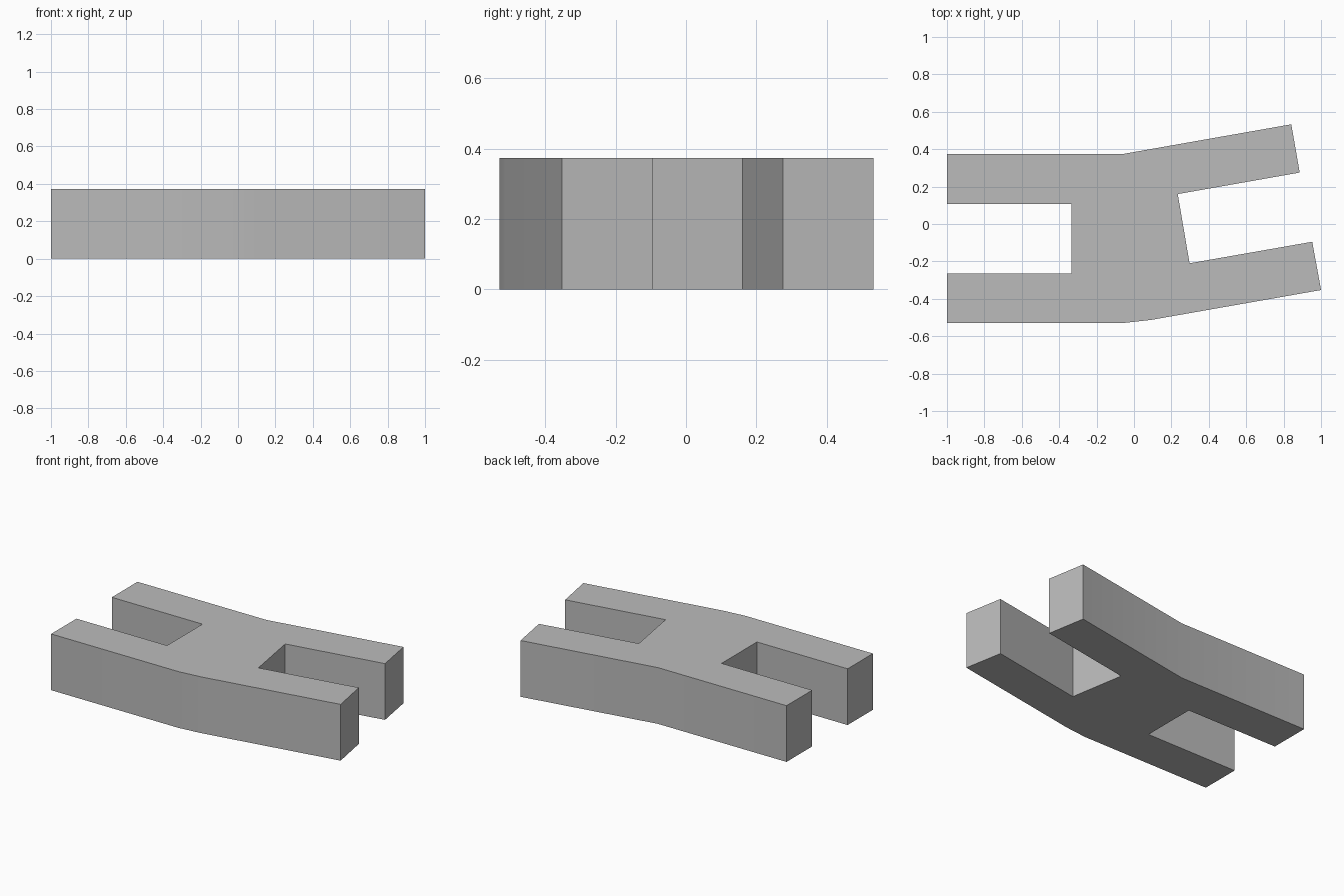
import bpy
import bmesh
import math

cube = bpy.data.objects.get("Cube")
if cube:
    bpy.data.objects.remove(cube, do_unlink=True)

HEIGHT = 0.373

# Single grey finish
grey = bpy.data.materials.new("plain grey")
grey.use_nodes = True
colour = (0.5, 0.5, 0.5, 1)
grey.diffuse_color = colour
grey.node_tree.nodes["Principled BSDF"].inputs["Base Color"].default_value = colour

# Plan outline: straight half with a square slot, half turned ten degrees with a second slot
straight_front = [(-1, -0.53), (-0.065, -0.53), (0.09, -0.513)]
turned_prongs = [(1, -0.353), (0.953, -0.095), (0.297, -0.21),
                 (0.234, 0.16), (0.886, 0.275), (0.841, 0.533)]
straight_back = [(-0.055, 0.375), (-1, 0.375)]
straight_slot = [(-1, 0.106), (-0.335, 0.106), (-0.335, -0.265), (-1, -0.265)]
outline = straight_front + turned_prongs + straight_back + straight_slot

# Extrude the outline into the bent connector
bm = bmesh.new()
base = bm.faces.new([bm.verts.new((x, y, 0)) for x, y in outline])
top = bmesh.ops.extrude_face_region(bm, geom=[base], use_keep_orig=True)
raised = [v for v in top["geom"] if isinstance(v, bmesh.types.BMVert)]
bmesh.ops.translate(bm, verts=raised, vec=(0, 0, HEIGHT))
bmesh.ops.recalc_face_normals(bm, faces=bm.faces[:])

mesh = bpy.data.meshes.new("bent_connector")
bm.to_mesh(mesh)
bm.free()
mesh.materials.append(grey)
connector = bpy.data.objects.new("bent_connector", mesh)
bpy.context.collection.objects.link(connector)

# Soften the shallow bends only
bpy.ops.object.select_all(action="DESELECT")
connector.select_set(True)
bpy.context.view_layer.objects.active = connector
bpy.ops.object.shade_smooth_by_angle(angle=math.radians(30))
